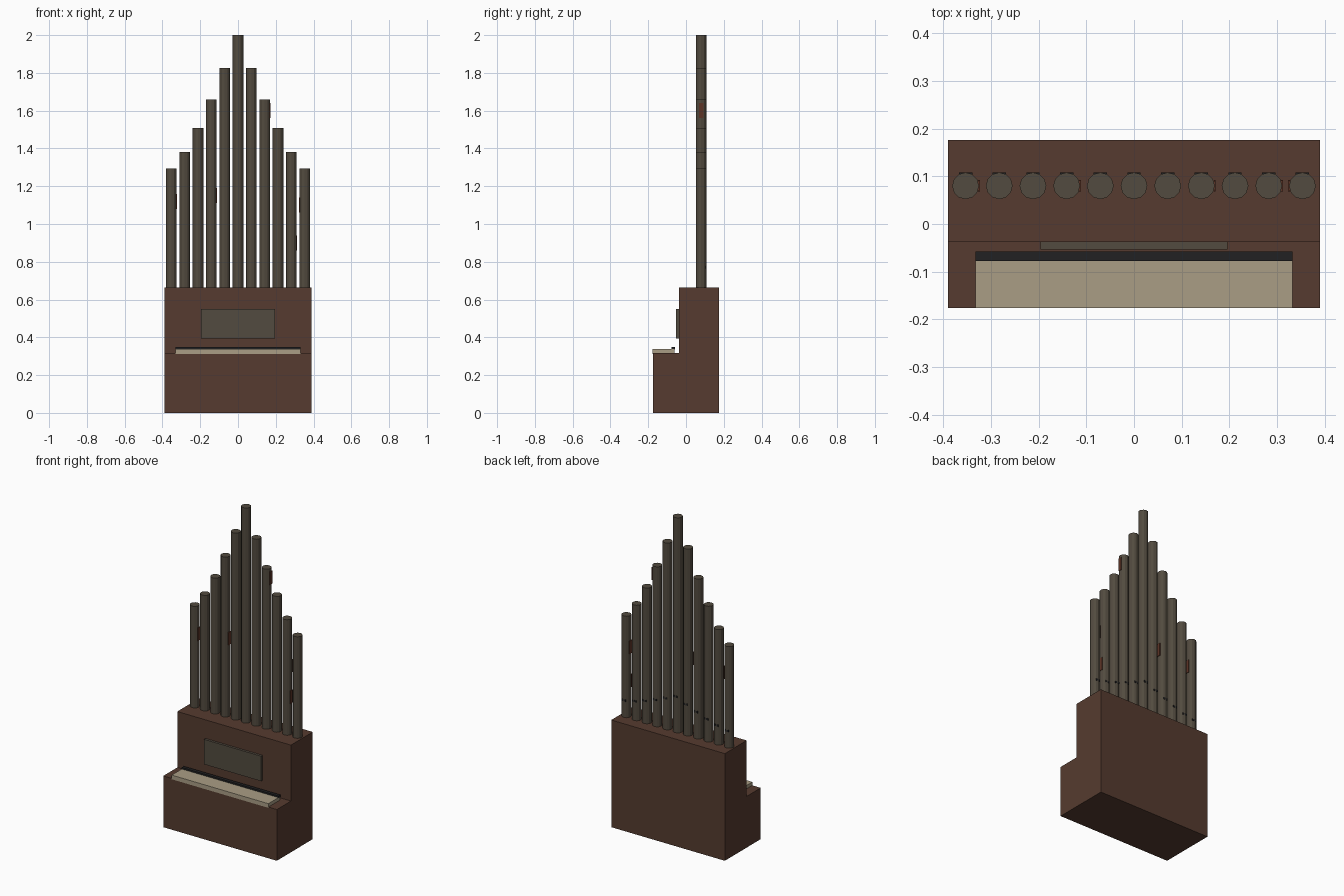
import bpy, bmesh, math

if "Cube" in bpy.data.objects:
    bpy.data.objects.remove(bpy.data.objects["Cube"])


def mat(name, rgb):
    m = bpy.data.materials.new(name)
    m.diffuse_color = (*rgb, 1)
    m.use_nodes = True
    m.node_tree.nodes["Principled BSDF"].inputs["Base Color"].default_value = m.diffuse_color
    return m


WOOD = mat("brown wood", (0.092, 0.044, 0.029))
METAL = mat("aged metal", (0.085, 0.070, 0.050))
CREAM = mat("cream keys", (0.40, 0.34, 0.235))
BLACK = mat("black", (0.015, 0.015, 0.016))
RUST = mat("rust", (0.11, 0.035, 0.02))


def finish(name, bm, material):
    bmesh.ops.recalc_face_normals(bm, faces=bm.faces)
    me = bpy.data.meshes.new(name)
    bm.to_mesh(me)
    bm.free()
    me.materials.append(material)
    ob = bpy.data.objects.new(name, me)
    bpy.context.collection.objects.link(ob)
    return ob


def box(name, x, y, z, material):
    """Box from (min, max) ranges on each axis."""
    bm = bmesh.new()
    bmesh.ops.create_cube(bm, size=1)
    for v in bm.verts:
        v.co = [r[0] if c < 0 else r[1] for c, r in zip(v.co, (x, y, z))]
    return finish(name, bm, material)


# Cabinet: stepped side profile extruded across the width
profile = [(-0.176, 0), (0.176, 0), (0.176, 0.665), (-0.038, 0.665),
           (-0.038, 0.318), (-0.176, 0.318)]
bm = bmesh.new()
side = bm.faces.new([bm.verts.new((-0.39, y, z)) for y, z in profile])
ext = bmesh.ops.extrude_face_region(bm, geom=[side], use_keep_orig=True)
for v in ext["geom"]:
    if isinstance(v, bmesh.types.BMVert):
        v.co.x = 0.39
finish("cabinet", bm, WOOD)

# Keyboard and music panel
box("white_keys", (-0.332, 0.332), (-0.1765, -0.062), (0.313, 0.339), CREAM)
box("black_keys", (-0.332, 0.332), (-0.078, -0.058), (0.335, 0.349), BLACK)
box("music_panel", (-0.196, 0.196), (-0.053, -0.036), (0.395, 0.55), METAL)

# Pipes, tallest in the middle, each with a mouth slot at the back
BASE, RADIUS, PIPE_Y, PITCH = 0.665, 0.028, 0.08, 0.0706
TOPS = [2.0, 1.825, 1.658, 1.508, 1.382, 1.295]
for i in range(-5, 6):
    top, x = TOPS[abs(i)], i * PITCH
    length = top - BASE + 0.01
    bm = bmesh.new()
    bmesh.ops.create_cone(bm, cap_ends=True, segments=12, radius1=RADIUS,
                          radius2=RADIUS, depth=length)
    bmesh.ops.translate(bm, verts=bm.verts, vec=(x, PIPE_Y, top - length / 2))
    finish(f"pipe_{i + 6}", bm, METAL)
    mz = BASE + 0.168 * (top - BASE)
    box(f"pipe_mouth_{i + 6}", (x - 0.014, x + 0.014), (0.098, 0.1075),
        (mz - 0.006, mz + 0.006), BLACK)

# Small rust patches on the sides of some pipes: pipe index, side, height
for n, (i, s, z) in enumerate([(5, -1, 1.1), (4, 1, 0.9), (-5, 1, 1.12),
                               (-2, 1, 1.15), (2, 1, 1.6)]):
    edge = i * PITCH + s * RADIUS
    box(f"rust_patch_{n + 1}", (edge - 0.002, edge + 0.002),
        (PIPE_Y - 0.012, PIPE_Y + 0.012), (z - 0.04, z + 0.04), RUST)
